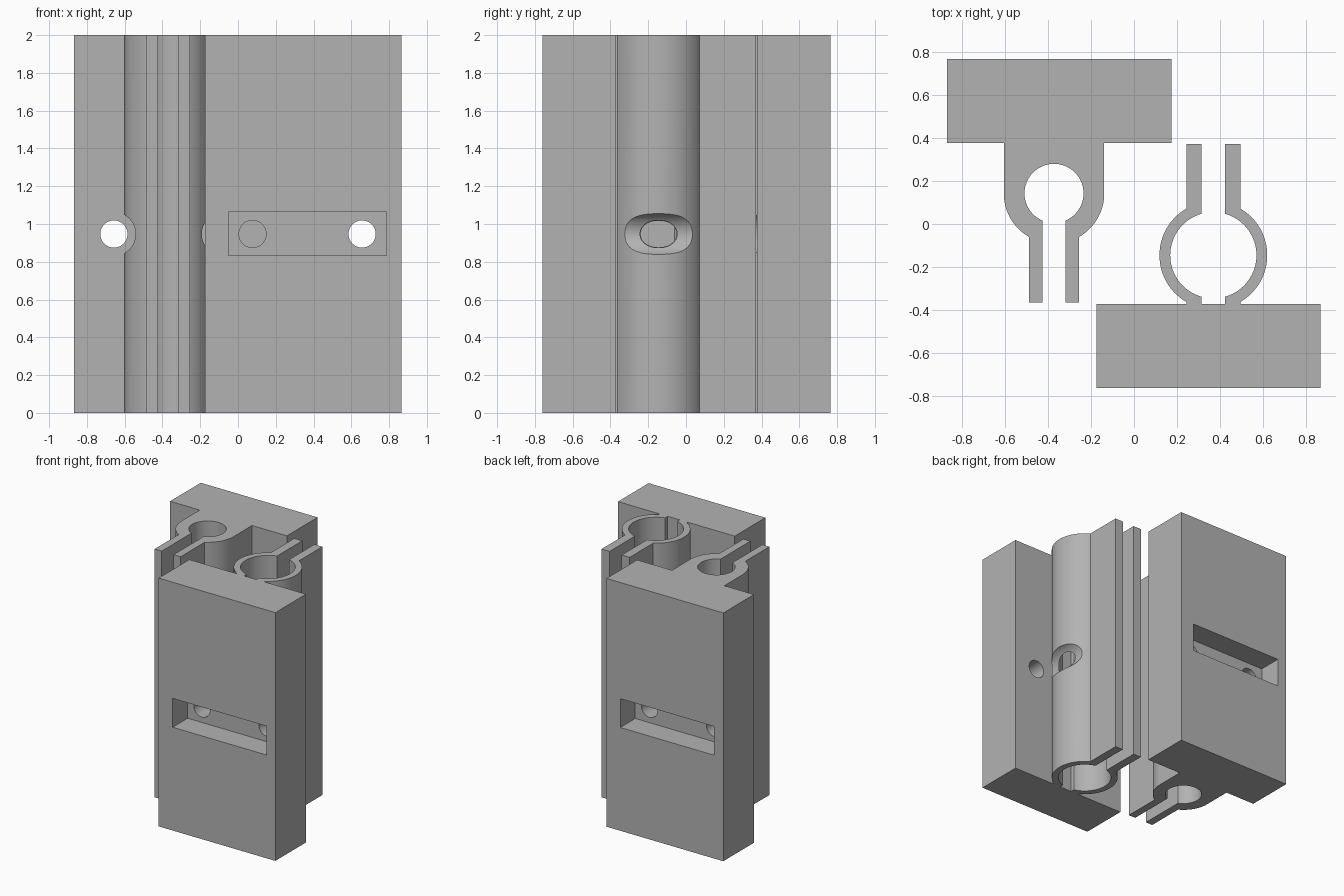
import bpy, bmesh, math
from mathutils import Matrix

if "Cube" in bpy.data.objects:
    bpy.data.objects.remove(bpy.data.objects["Cube"])

HOLE_Z = 0.947
HOLES_X = (0.077, 0.657)

grey = bpy.data.materials.new("plain grey")
grey.diffuse_color = (0.45, 0.45, 0.45, 1)
grey.use_nodes = True
grey.node_tree.nodes["Principled BSDF"].inputs["Base Color"].default_value = grey.diffuse_color


def arc(cx, cy, r, a0, a1, n):
    return [(cx + r * math.cos(a0 + (a1 - a0) * i / n),
             cy + r * math.sin(a0 + (a1 - a0) * i / n)) for i in range(n + 1)]


def extrude(name, pts, z0, z1):
    """Closed outline raised from z0 to z1."""
    bm = bmesh.new()
    face = bm.faces.new([bm.verts.new((x, y, z0)) for x, y in pts])
    top = bmesh.ops.extrude_face_region(bm, geom=[face])["geom"]
    bmesh.ops.translate(bm, vec=(0, 0, z1 - z0),
                        verts=[v for v in top if isinstance(v, bmesh.types.BMVert)])
    bmesh.ops.recalc_face_normals(bm, faces=bm.faces)
    me = bpy.data.meshes.new(name)
    bm.to_mesh(me)
    bm.free()
    me.materials.append(grey)
    ob = bpy.data.objects.new(name, me)
    bpy.context.collection.objects.link(ob)
    return ob


def rod(x, r, y0, y1):
    """Cylinder lying along y."""
    ob = extrude("cutter", arc(0, 0, r, 0, 2 * math.pi * 47 / 48, 47), y0, y1)
    ob.data.transform(Matrix.Translation((x, 0, HOLE_Z)) @ Matrix.Rotation(-math.pi / 2, 4, "X"))
    return ob


def cut(ob, tool):
    mod = ob.modifiers.new("cut", "BOOLEAN")
    mod.operation, mod.solver, mod.object = "DIFFERENCE", "EXACT", tool
    bpy.context.view_layer.objects.active = ob
    bpy.ops.object.modifier_apply(modifier=mod.name)
    bpy.data.objects.remove(tool)


def clamp_body(name, front, face, x0, x1, cx, right_side):
    """Mounting block and clamp as one outline, mirrored about the clamp axis."""
    pts = [(x0, front), (x1, front), (x1, face)]
    pts += [(cx + u, y) for u, y in right_side]
    pts += [(cx - u, y) for u, y in reversed(right_side) if u > 1e-5]
    pts += [(x0, face)]
    ob = extrude(name, pts, 0, 2)
    # strap recess, screw holes and screwdriver clearance beside the clamp
    cut(ob, extrude("cutter", [(-0.05, front - 0.1), (0.785, front - 0.1),
                               (0.785, front + 0.19), (-0.05, front + 0.19)], 0.832, 1.064))
    for x in HOLES_X:
        cut(ob, rod(x, 0.072, front + 0.1, face + 0.1))
        cut(ob, rod(x, 0.115, face, 0.25))
    return ob


# Wide ring clamp: open on both sides
cy, ro, ri, arm, gap, tip = -0.145, 0.25, 0.2, 0.125, 0.054, 0.37
a, b = math.acos(arm / ro), math.acos(gap / ri)
ring = [(arm, -0.37)] + arc(0, cy, ro, -a, a, 32) + [(arm, tip), (gap, tip)]
ring += arc(0, cy, ri, b, -b, 40) + [(gap, -0.37)]
front_clamp = clamp_body("front_ring_clamp", -0.76, -0.37, -0.175, 0.865, 0.368, ring)

# Narrow clamp: solid neck with a small bore
cy, ro, ri, arm, gap, tip = -0.142, 0.233, 0.137, 0.116, 0.053, 0.365
a, b = math.acos(arm / ro), math.acos(gap / ri)
neck = [(ro, -0.375)] + arc(0, cy, ro, 0, a, 20) + [(arm, tip), (gap, tip)]
neck += arc(0, cy, ri, b, -math.pi / 2, 36)
back_clamp = clamp_body("back_neck_clamp", -0.765, -0.375, -0.173, 0.868, 0.371, neck)
back_clamp.data.transform(Matrix.Rotation(math.pi, 4, "Z"))

for ob in (front_clamp, back_clamp):
    bpy.ops.object.select_all(action="DESELECT")
    ob.select_set(True)
    bpy.context.view_layer.objects.active = ob
    bpy.ops.object.shade_smooth_by_angle(angle=math.radians(30))
